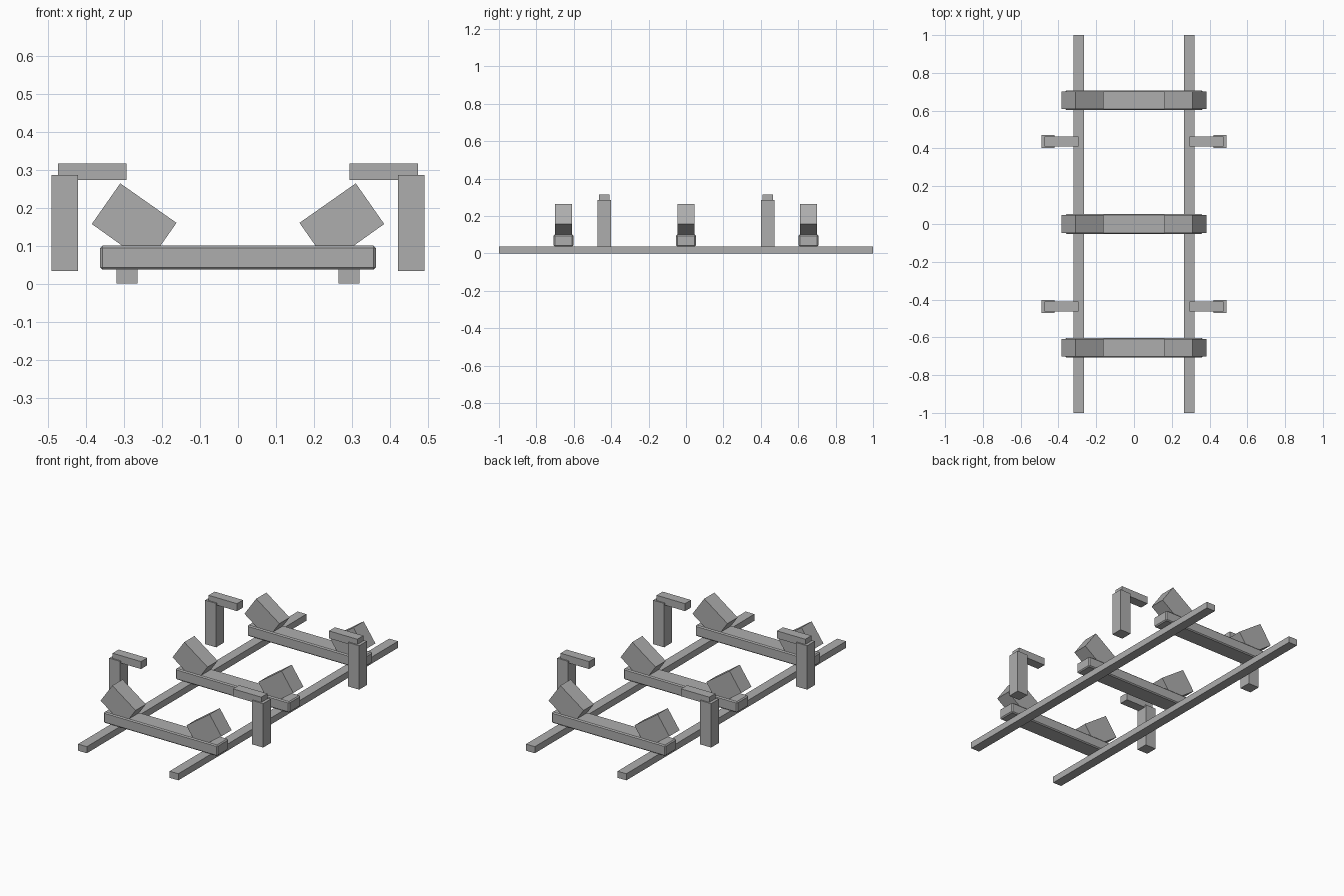
import bpy, bmesh

if "Cube" in bpy.data.objects:
    bpy.data.objects.remove(bpy.data.objects["Cube"])

grey = bpy.data.materials.new("plain grey")
grey.diffuse_color = (0.42, 0.42, 0.42, 1)
grey.use_nodes = True
grey.node_tree.nodes["Principled BSDF"].inputs["Base Color"].default_value = grey.diffuse_color


def finish(bm, name):
    bmesh.ops.recalc_face_normals(bm, faces=bm.faces)
    mesh = bpy.data.meshes.new(name)
    bm.to_mesh(mesh)
    bm.free()
    mesh.materials.append(grey)
    obj = bpy.data.objects.new(name, mesh)
    bpy.context.collection.objects.link(obj)
    return obj


def prism(name, profile, y, depth):
    """Extrude an (x, z) profile along y, centred on y."""
    bm = bmesh.new()
    face = bm.faces.new([bm.verts.new((x, y - depth / 2, z)) for x, z in profile])
    ext = bmesh.ops.extrude_face_region(bm, geom=[face])
    verts = [v for v in ext["geom"] if isinstance(v, bmesh.types.BMVert)]
    bmesh.ops.translate(bm, verts=verts, vec=(0, depth, 0))
    return finish(bm, name)


def box(name, x0, x1, z0, z1, y, depth):
    return prism(name, [(x0, z0), (x1, z0), (x1, z1), (x0, z1)], y, depth)


# Tilted support block, cut flat where it rests on the beam
BLOCK = [(0.204, 0.1), (0.305, 0.1), (0.385, 0.157), (0.31, 0.264), (0.162, 0.16)]

# Cross beams with chamfered edges
for y in (-0.655, 0, 0.655):
    beam = box("cross_beam", -0.363, 0.363, 0.037, 0.1, y, 0.105)
    bevel = beam.modifiers.new("chamfer", "BEVEL")
    bevel.width = 0.006
    bevel.segments = 1

for side, s in (("left", -1), ("right", 1)):
    # Long ground rails
    box(side + "_rail", s * 0.264, s * 0.32, 0, 0.038, 0, 2)
    # Angled blocks on each beam
    for y in (-0.655, 0, 0.655):
        prism(side + "_support_block", [(s * x, z) for x, z in BLOCK], y, 0.093)
    # Posts with arms reaching inwards
    for y in (-0.437, 0.437):
        box(side + "_post", s * 0.421, s * 0.491, 0.033, 0.286, y, 0.07)
        box(side + "_arm", s * 0.293, s * 0.474, 0.273, 0.316, y, 0.055)
